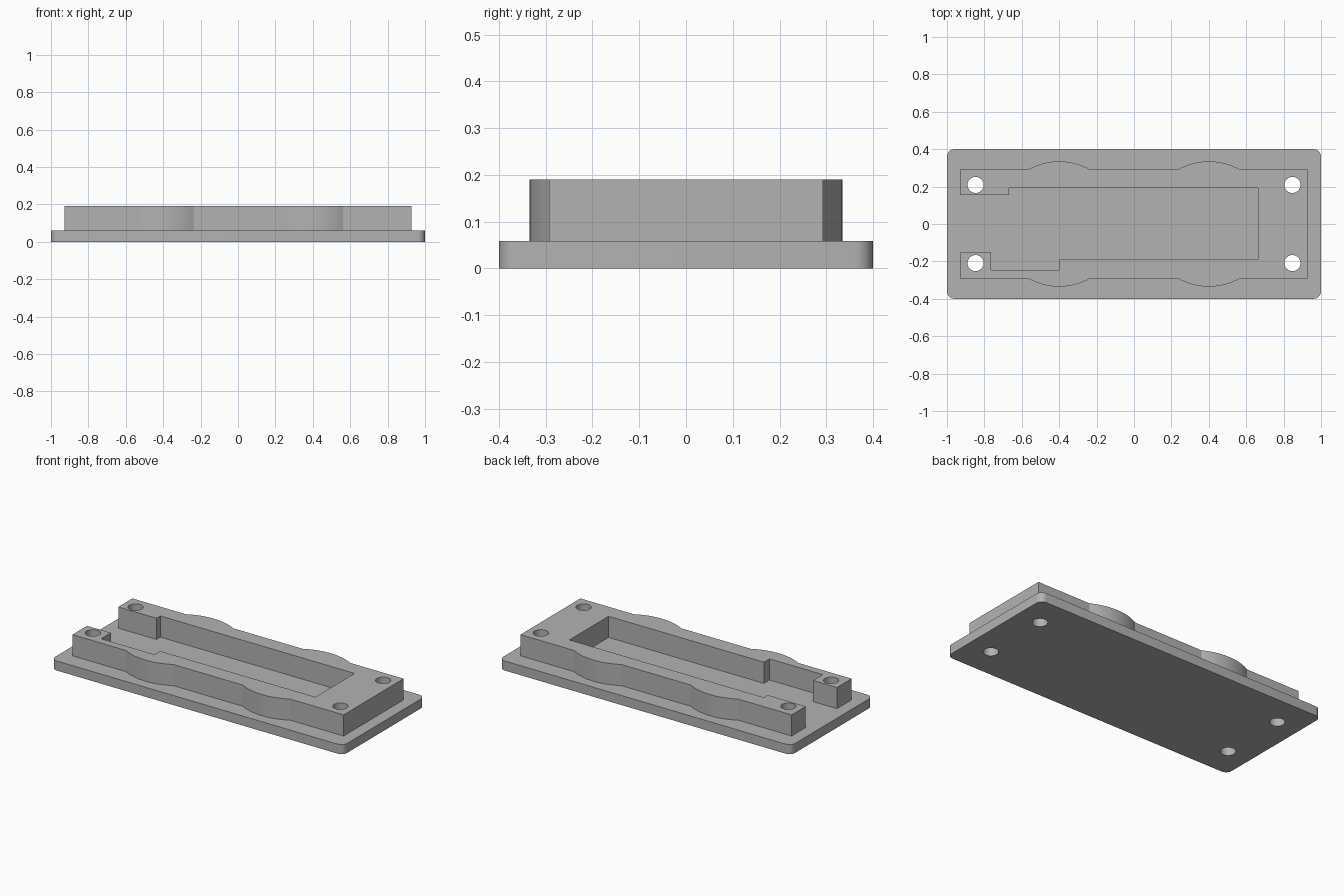
import bpy, bmesh, math

cube = bpy.data.objects.get("Cube")
if cube:
    bpy.data.objects.remove(cube, do_unlink=True)

PLATE_TOP, WALL_TOP = 0.059, 0.19

grey = bpy.data.materials.new("light_grey")
grey.use_nodes = True
grey.diffuse_color = (0.45, 0.45, 0.45, 1)
grey.node_tree.nodes["Principled BSDF"].inputs["Base Color"].default_value = grey.diffuse_color


def arc(cx, cy, r, start, end, steps):
    """Points along an arc, angles in radians."""
    return [(cx + r * math.cos(start + (end - start) * i / steps),
             cy + r * math.sin(start + (end - start) * i / steps)) for i in range(steps + 1)]


def extrude_profile(name, points, z0, z1):
    """Closed outline raised into a solid."""
    bm = bmesh.new()
    face = bm.faces.new([bm.verts.new((x, y, z0)) for x, y in points])
    side = bmesh.ops.extrude_face_region(bm, geom=[face])
    top = [v for v in side["geom"] if isinstance(v, bmesh.types.BMVert)]
    bmesh.ops.translate(bm, verts=top, vec=(0, 0, z1 - z0))
    bmesh.ops.recalc_face_normals(bm, faces=bm.faces)
    mesh = bpy.data.meshes.new(name)
    bm.to_mesh(mesh)
    bm.free()
    obj = bpy.data.objects.new(name, mesh)
    bpy.context.collection.objects.link(obj)
    mesh.materials.append(grey)
    return obj


# Base plate with rounded corners
corner = 0.04
plate_outline = []
for i, (sx, sy) in enumerate([(1, 1), (-1, 1), (-1, -1), (1, -1)]):
    a = i * math.pi / 2
    plate_outline += arc(sx * (1 - corner), sy * (0.4 - corner), corner, a, a + math.pi / 2, 8)
plate = extrude_profile("base_plate", plate_outline, 0, PLATE_TOP)

# Raised wall: straight sides interrupted by two shallow round bulges
end_x, side_y, bulge_r = 0.928, 0.293, 0.335
a = math.asin(side_y / bulge_r)
back = [(end_x, side_y)]
for cx in (0.4, -0.4):
    back += arc(cx, 0, bulge_r, a, math.pi - a, 20)
back.append((-end_x, side_y))
front = [(x, -y) for x, y in reversed(back)]

# Stepped pocket, open at the -x end
pocket = [(-end_x, 0.155), (-0.667, 0.155), (-0.667, 0.193), (0.663, 0.193),
          (0.663, -0.19), (-0.4, -0.19), (-0.4, -0.245), (-0.765, -0.245),
          (-0.765, -0.15), (-end_x, -0.15)]
wall = extrude_profile("raised_wall", back + pocket + front, PLATE_TOP, WALL_TOP)

# Screw holes through plate and wall
for sx in (-1, 1):
    for sy in (-1, 1):
        hole = extrude_profile("hole_cutter", arc(sx * 0.847, sy * 0.209, 0.043, 0, math.tau, 40)[:-1],
                               -0.1, 0.3)
        hole.hide_render = True
        for body in (plate, wall):
            mod = body.modifiers.new("screw_hole", "BOOLEAN")
            mod.operation = "DIFFERENCE"
            mod.solver = "EXACT"
            mod.object = hole
            bpy.context.view_layer.objects.active = body
            bpy.ops.object.modifier_apply(modifier=mod.name)
        bpy.data.objects.remove(hole, do_unlink=True)

# Smooth curved faces, keep corners crisp
bpy.ops.object.select_all(action="DESELECT")
for body in (plate, wall):
    body.select_set(True)
bpy.context.view_layer.objects.active = wall
bpy.ops.object.shade_smooth_by_angle(angle=math.radians(25))
